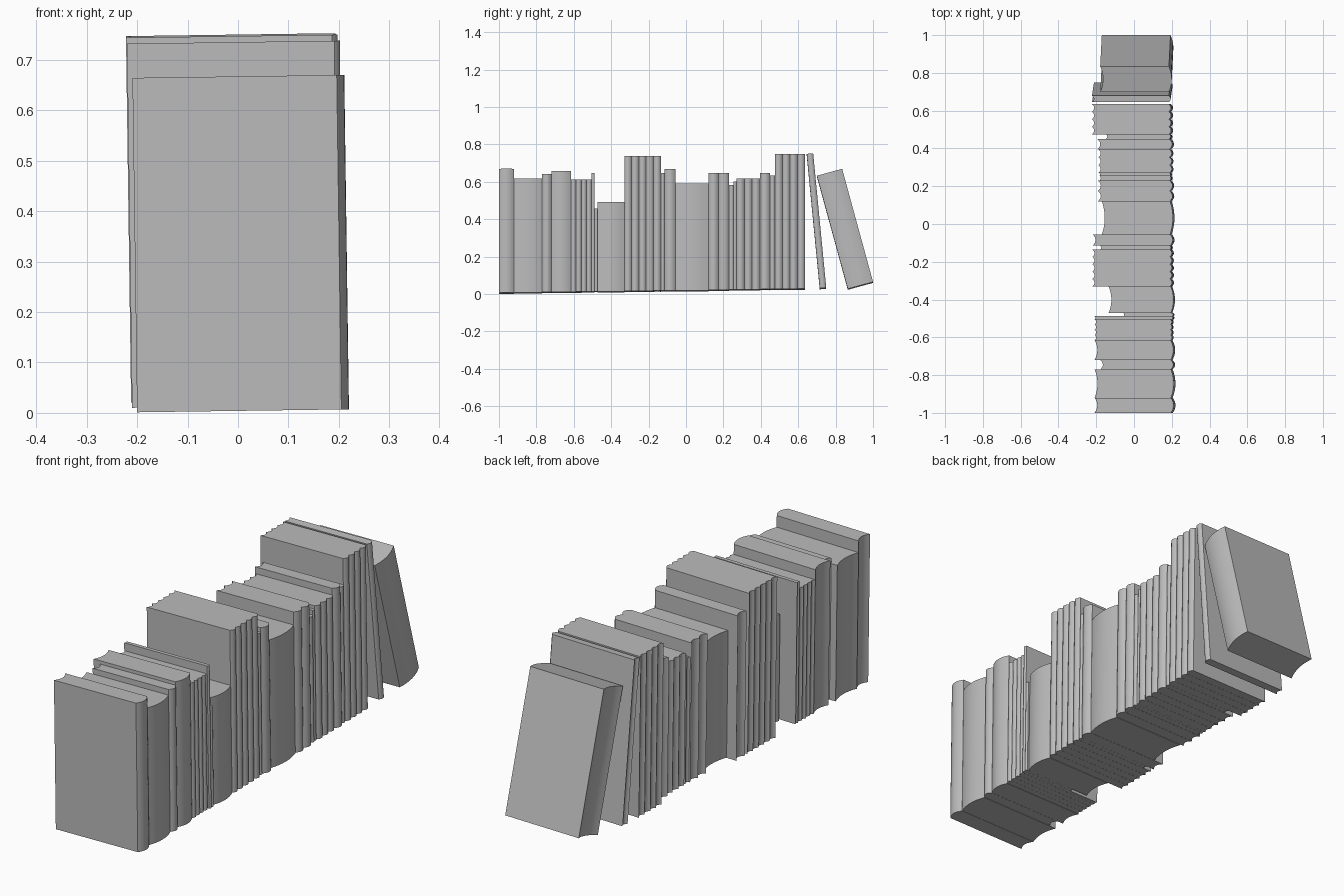
import bpy, bmesh
from mathutils import Vector

cube = bpy.data.objects.get("Cube")
if cube:
    bpy.data.objects.remove(cube, do_unlink=True)

GREY = (0.5, 0.5, 0.5, 1)
paper = bpy.data.materials.new("plain_grey")
paper.use_nodes = True
paper.diffuse_color = GREY
paper.node_tree.nodes["Principled BSDF"].inputs["Base Color"].default_value = GREY

SEGMENTS = 8
TILT = -0.014  # the whole row leans slightly sideways


def add_book(name, y, z, width, height, fore_x, lean=0.0, shift=0.0):
    """One book: rounded spine on +x, hollow fore edge on -x."""
    bulge = min(0.015, 0.28 * width)
    spine_x = 0.205 - 0.006 * (y + 1) + shift
    steps = [i / SEGMENTS for i in range(SEGMENTS + 1)]
    arc = [(bulge * (1 - (2 * t - 1) ** 2), t * width) for t in steps]
    outline = [(spine_x + b, w) for b, w in arc]
    outline += [(fore_x + 0.01 + b, w) for b, w in reversed(arc)]

    bm = bmesh.new()
    base = bm.faces.new([bm.verts.new((px, py, 0)) for px, py in outline])
    top = bmesh.ops.extrude_face_region(bm, geom=[base])
    moved = [v for v in top["geom"] if isinstance(v, bmesh.types.BMVert)]
    bmesh.ops.translate(bm, verts=moved, vec=Vector((0, 0, height)))
    bmesh.ops.recalc_face_normals(bm, faces=bm.faces)
    for face in bm.faces:
        face.smooth = True
    for edge in bm.edges:
        edge.smooth = edge.calc_face_angle(0) < 0.55

    mesh = bpy.data.meshes.new(name)
    bm.to_mesh(mesh)
    bm.free()
    mesh.materials.append(paper)
    book = bpy.data.objects.new(name, mesh)
    book.location = (0, y, z)
    book.rotation_euler = (lean, TILT, 0)
    bpy.context.collection.objects.link(book)


# Upright books: start, end, top height, fore edge, number of equal volumes
row = [
    (-1.0, -0.92, 0.667, -0.21, 1),
    (-0.92, -0.77, 0.615, -0.21, 1),
    (-0.77, -0.72, 0.64, -0.18, 1),
    (-0.72, -0.615, 0.655, -0.21, 1),
    (-0.615, -0.505, 0.61, -0.21, 4),
    (-0.505, -0.488, 0.645, -0.21, 1),
    (-0.488, -0.472, 0.455, -0.06, 1),
    (-0.472, -0.33, 0.49, -0.138, 1),
    (-0.33, -0.135, 0.735, -0.22, 5),
    (-0.135, -0.115, 0.645, -0.18, 1),
    (-0.115, -0.055, 0.665, -0.22, 1),
    (-0.055, 0.12, 0.587, -0.172, 1),
    (0.12, 0.23, 0.645, -0.192, 2),
    (0.23, 0.255, 0.58, -0.185, 1),
    (0.255, 0.27, 0.6, -0.185, 1),
    (0.27, 0.395, 0.615, -0.19, 3),
    (0.395, 0.45, 0.645, -0.195, 1),
    (0.45, 0.475, 0.63, -0.15, 1),
    (0.475, 0.635, 0.747, -0.222, 4),
]
count = 0
for start, end, top_z, fore, volumes in row:
    width = (end - start) / volumes
    for i in range(volumes):
        count += 1
        y = start + i * width
        z = 0.004 + 0.0135 * (y + 1)
        thin_cover = 0.008 if width < 0.018 and y < -0.45 else 0
        add_book(f"upright_book_{count}", y, z, width, top_z - z, fore, shift=thin_cover)

# Two leaning books at the end of the row
add_book("leaning_thin_book", 0.715, 0.028, 0.035, 0.722, -0.222, lean=0.097)
add_book("leaning_thick_book", 0.865, 0.025, 0.14, 0.627, -0.18, lean=0.2665)
